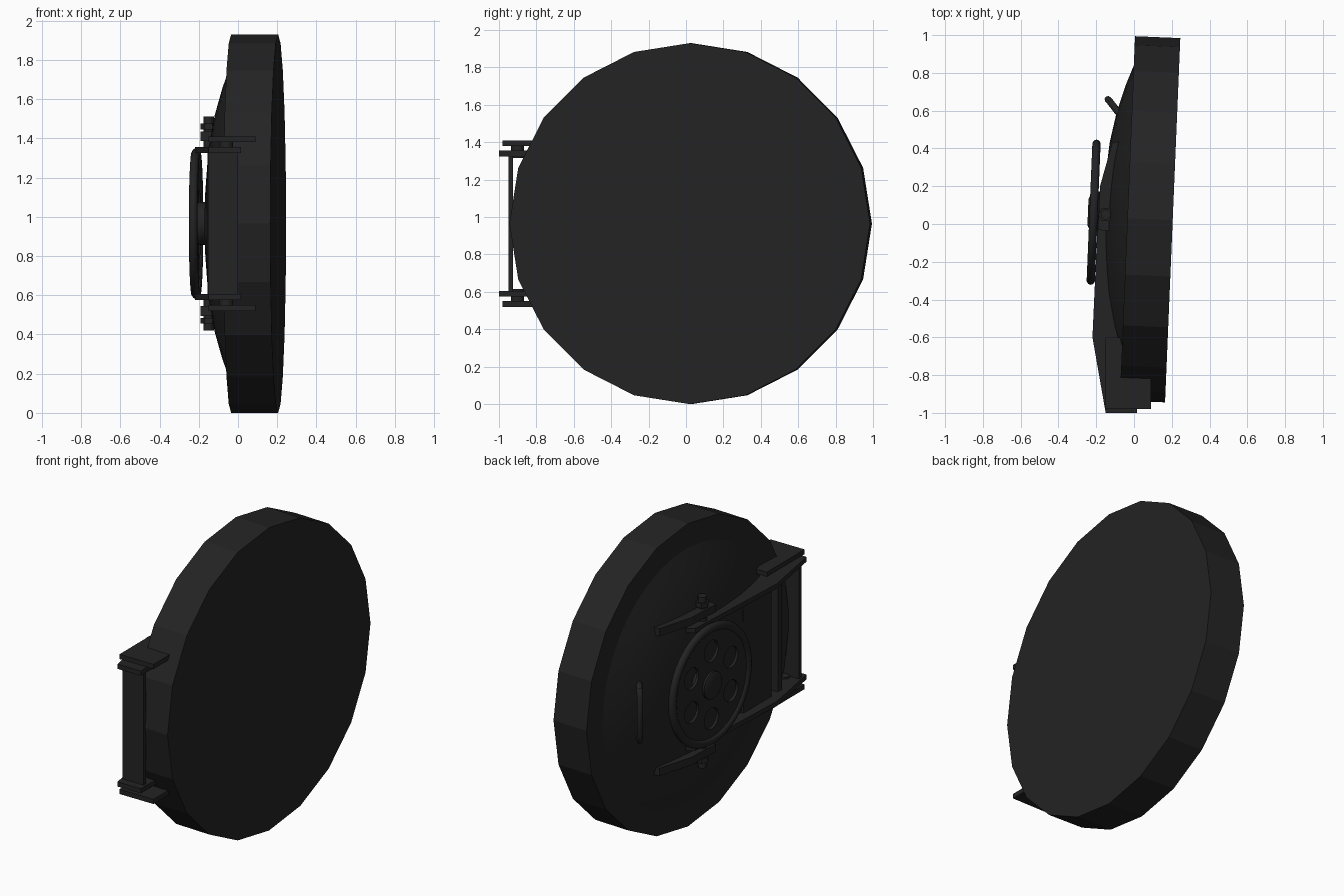
import bpy, bmesh, math
from mathutils import Matrix, Vector

if "Cube" in bpy.data.objects:
    bpy.data.objects.remove(bpy.data.objects["Cube"], do_unlink=True)

# One dark steel colour
steel = bpy.data.materials.new("dark steel")
steel.use_nodes = True
colour = (0.017, 0.017, 0.017, 1)
steel.diffuse_color = colour
steel.node_tree.nodes["Principled BSDF"].inputs["Base Color"].default_value = colour

MID = 0.965  # height of the door centre
# Door frame: the door is swung slightly about the vertical; -x is its inner side
DOOR = Matrix.Translation((-0.035, 0.03, MID)) @ Matrix.Rotation(math.radians(-2.4), 4, 'Z')
TAU = 2 * math.pi


def finish(obj, smooth=None):
    obj.data.materials.clear()
    obj.data.materials.append(steel)
    if smooth:
        bpy.ops.object.select_all(action='DESELECT')
        obj.select_set(True)
        bpy.context.view_layer.objects.active = obj
        bpy.ops.object.shade_smooth_by_angle(angle=math.radians(smooth))
    return obj


def from_bmesh(name, bm, matrix=None, smooth=None):
    bmesh.ops.recalc_face_normals(bm, faces=bm.faces)
    mesh = bpy.data.meshes.new(name)
    bm.to_mesh(mesh)
    bm.free()
    obj = bpy.data.objects.new(name, mesh)
    bpy.context.collection.objects.link(obj)
    if matrix:
        obj.matrix_world = matrix
    return finish(obj, smooth)


def lathe(name, profile, sides, matrix=DOOR, smooth=None, closed=False):
    """Turn (radius, x) points about the x axis."""
    bm = bmesh.new()
    rings = []
    for r, x in profile:
        rings.append([bm.verts.new((x, r * math.cos(TAU * i / sides), r * math.sin(TAU * i / sides)))
                      for i in range(sides)])
    pairs = list(zip(rings, rings[1:]))
    if closed:
        pairs.append((rings[-1], rings[0]))
    else:
        bm.faces.new(rings[0])
        bm.faces.new(rings[-1])
    for a, b in pairs:
        for i in range(sides):
            j = (i + 1) % sides
            bm.faces.new((a[i], a[j], b[j], b[i]))
    return from_bmesh(name, bm, matrix, smooth)


def slab(name, outline, z0, z1):
    """Extrude a plan outline between two heights."""
    bm = bmesh.new()
    face = bm.faces.new([bm.verts.new((x, y, z0)) for x, y in outline])
    out = bmesh.ops.extrude_face_region(bm, geom=[face])
    top = [v for v in out["geom"] if isinstance(v, bmesh.types.BMVert)]
    bmesh.ops.translate(bm, verts=top, vec=(0, 0, z1 - z0))
    return from_bmesh(name, bm)


def box(name, x0, x1, y0, y1, z0, z1):
    return slab(name, [(x0, y0), (x1, y0), (x1, y1), (x0, y1)], z0, z1)


def ngon(x, y, r, n):
    return [(x + r * math.cos(TAU * i / n), y + r * math.sin(TAU * i / n)) for i in range(n)]


# Door disc and the dome on its inner side
lathe("door_disc", [(0.965, 0.24), (0.965, 0)], 20)
lathe("door_dome", [(0.81, 0.01), (0.81, 0), (0.7, -0.04), (0.56, -0.08), (0.4, -0.11),
                    (0.2, -0.127), (0.03, -0.133)], 40, smooth=30)

# Handwheel: rim, pierced plate, hub and shaft
WHEEL = DOOR @ Matrix.Translation((-0.18, 0.025, 0))
section = [(0.358 + 0.027 * math.cos(TAU * i / 10), 0.023 * math.sin(TAU * i / 10)) for i in range(10)]
lathe("wheel_rim", section, 40, WHEEL, 50, closed=True)
lathe("wheel_hub", [(0.085, 0.01), (0.085, -0.022), (0.07, -0.03)], 24, WHEEL, 30)
lathe("wheel_shaft", [(0.11, 0.06), (0.11, 0.01)], 24, WHEEL, 30)

curve = bpy.data.curves.new("wheel_plate", 'CURVE')
curve.dimensions = '2D'
curve.fill_mode = 'BOTH'
curve.extrude = 0.009
loops = [ngon(0, 0, 0.35, 40)]
loops += [ngon(x, y, 0.068, 14) for x, y in ngon(0, 0, 0.215, 6)]
for loop in loops:
    spline = curve.splines.new('POLY')
    spline.points.add(len(loop) - 1)
    for point, (x, y) in zip(spline.points, loop):
        point.co = (x, y, 0, 1)
    spline.use_cyclic_u = True
plate = bpy.data.objects.new("wheel_plate", curve)
bpy.context.collection.objects.link(plate)
plate.matrix_world = WHEEL @ Matrix.Rotation(math.pi / 2, 4, 'X') @ Matrix.Rotation(math.pi / 2, 4, 'Y')
plate.matrix_world = WHEEL @ Matrix.Rotation(math.pi / 2, 4, 'Y')
bpy.ops.object.select_all(action='DESELECT')
plate.select_set(True)
bpy.context.view_layer.objects.active = plate
bpy.ops.object.convert(target='MESH')
finish(bpy.context.view_layer.objects.active)

# Pull handle on the dome
path = [(-0.075, 0.58, -0.17), (-0.125, 0.645, -0.16), (-0.138, 0.66, -0.12),
        (-0.138, 0.66, 0.12), (-0.125, 0.645, 0.16), (-0.075, 0.58, 0.17)]
bm = bmesh.new()
rings = []
out = Vector((-0.6, 0.8, 0))
for k, p in enumerate(path):
    p = Vector(p) + Vector((0, 0, MID))
    a, b = path[max(k - 1, 0)], path[min(k + 1, len(path) - 1)]
    along = (Vector(b) - Vector(a)).normalized()
    side = along.cross(Vector((0.8, 0.6, 0))).normalized()
    if k in (2, 3):
        side = along.cross(out).normalized()
    other = along.cross(side)
    rings.append([bm.verts.new(p + 0.018 * (side * c + other * s)) for c, s in ngon(0, 0, 1, 8)])
for a, b in zip(rings, rings[1:]):
    shift = min(range(8), key=lambda s: sum((a[i].co - b[(i + s) % 8].co).length for i in range(8)))
    for i in range(8):
        bm.faces.new((a[i], a[(i + 1) % 8], b[(i + 1 + shift) % 8], b[(i + shift) % 8]))
bm.faces.new(rings[0])
bm.faces.new(rings[-1])
from_bmesh("pull_handle", bm, smooth=50)

# Hinge arms, wall plates, pivot lugs and pins, mirrored about mid height
arm = [(-0.15, -1.0), (0.015, -1.0), (0.015, -0.85), (-0.06, -0.6), (-0.08, 0.15),
       (-0.14, 0.2), (-0.185, 0.17), (-0.22, -0.6)]
lug = [(-0.19, -0.03), (-0.06, -0.05), (-0.06, 0.44), (-0.115, 0.43), (-0.18, 0.2)]
wall = [(-0.15, -0.98), (0.09, -0.98), (0.09, -0.6), (-0.15, -0.6)]
for end, s in (("upper", 1), ("lower", -1)):
    for part, outline, low, high in (
            ("hinge_arm", arm, 0.36, 0.39),
            ("wall_plate", wall, 0.415, 0.445),
            ("hinge_pin", ngon(-0.06, -0.9, 0.035, 12), 0.35, 0.42),
            ("pivot_lug", lug, 0.42, 0.47),
            ("pivot_bolt", ngon(-0.15, 0.05, 0.027, 12), 0.36, 0.545),
            ("pivot_nut", ngon(-0.15, 0.05, 0.04, 6), 0.48, 0.51)):
        slab(f"{end}_{part}", outline, MID + s * low, MID + s * high)

# Upright plates joining the two arms
box("hinge_end_plate", -0.15, 0.0, -0.95, -0.925, MID - 0.37, MID + 0.37)
box("hinge_post", -0.15, -0.05, -0.75, -0.71, MID - 0.37, MID + 0.37)
box("hinge_panel", -0.155, -0.07, -0.64, -0.36, MID - 0.37, MID + 0.37)
